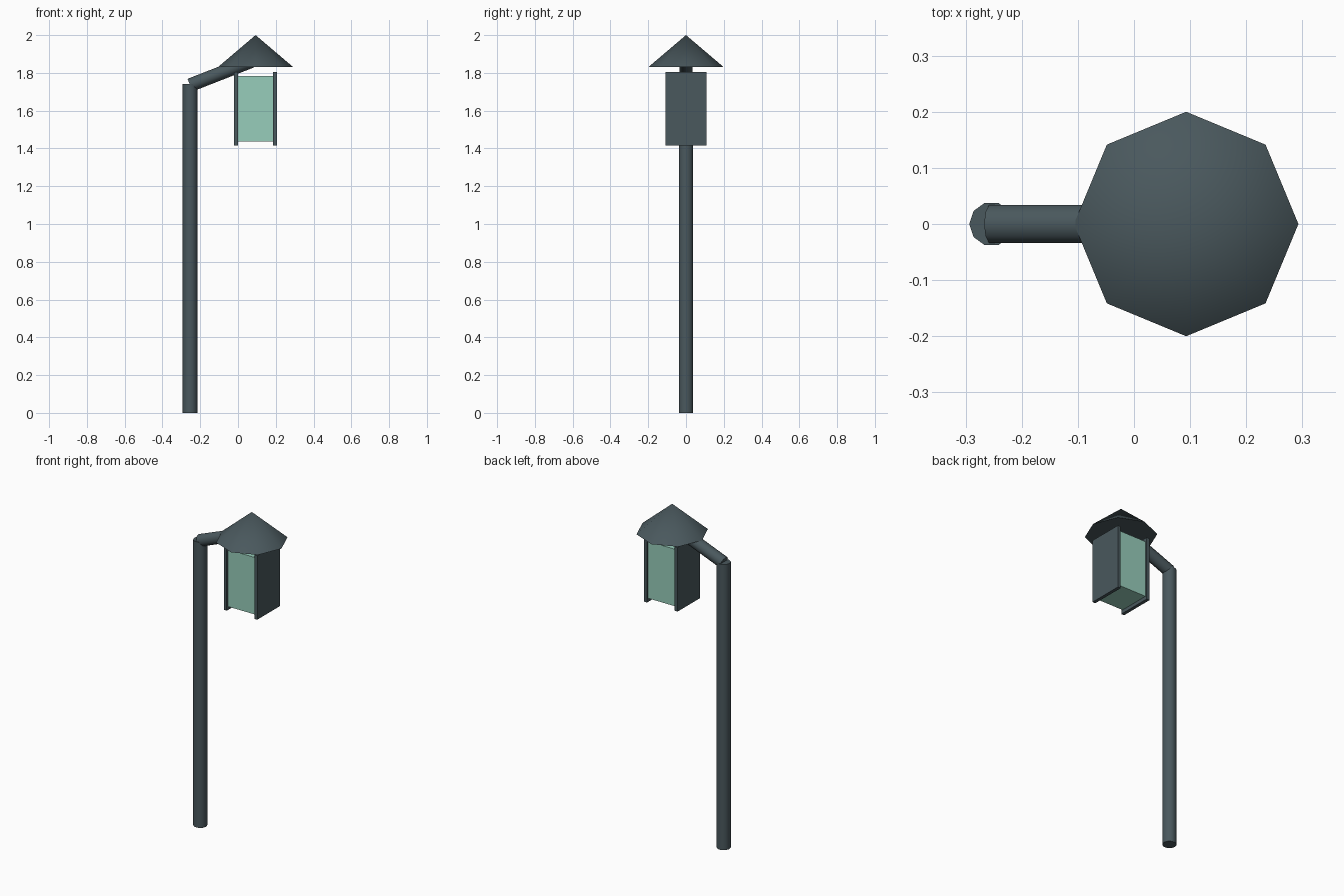
import bpy, math
from mathutils import Vector

if "Cube" in bpy.data.objects:
    bpy.data.objects.remove(bpy.data.objects["Cube"])


def material(name, rgb):
    m = bpy.data.materials.new(name)
    m.diffuse_color = (*rgb, 1.0)
    m.use_nodes = True
    m.node_tree.nodes["Principled BSDF"].inputs["Base Color"].default_value = m.diffuse_color
    return m


IRON = material("dark_iron", (0.068, 0.098, 0.110))
GLASS = material("green_glass", (0.310, 0.610, 0.495))
POST_X, LAMP_X = -0.254, 0.093


def finish(name, mat, smooth=False):
    ob = bpy.context.object
    ob.name = name
    ob.data.materials.append(mat)
    bpy.ops.object.transform_apply(location=False, rotation=True, scale=True)
    if smooth:
        bpy.ops.object.shade_smooth_by_angle(angle=math.radians(50))
    return ob


def rod(name, a, b, r1, r2, sides, turn=0.0):
    """Tapered or straight rod from point a to point b, leaning in the xz plane."""
    a, b = Vector(a), Vector(b)
    d = b - a
    bpy.ops.mesh.primitive_cone_add(
        vertices=sides, radius1=r1, radius2=r2, depth=d.length,
        location=(a + b) / 2)
    ob = bpy.context.object
    # first vertex points along y; turn it to x before leaning
    ob.rotation_euler = (0, 0, math.pi / 2)
    bpy.ops.object.transform_apply(location=False, rotation=True, scale=False)
    ob.rotation_euler = (0, math.atan2(d.x, d.z), 0)
    return finish(name, IRON, True)


def box(name, centre, size, mat):
    bpy.ops.mesh.primitive_cube_add(size=1, location=centre)
    bpy.context.object.scale = size
    return finish(name, mat)


# Upright post and leaning arm
rod("post", (POST_X, 0, 0), (POST_X, 0, 1.74), 0.0395, 0.0395, 10)
rod("arm", (POST_X, 0, 1.735), (LAMP_X - 0.02, 0, 1.863), 0.036, 0.036, 10)

# Eight-sided roof
rod("roof", (LAMP_X, 0, 1.83), (LAMP_X, 0, 2.0), 0.2, 0.0, 8)

# Glass box held between two side panels
box("lantern_glass", (LAMP_X, 0, 1.61), (0.2, 0.196, 0.347), GLASS)
for side, label in ((-1, "left"), (1, "right")):
    box(label + "_lantern_panel", (LAMP_X + side * 0.103, 0, 1.61),
        (0.02, 0.217, 0.39), IRON)
